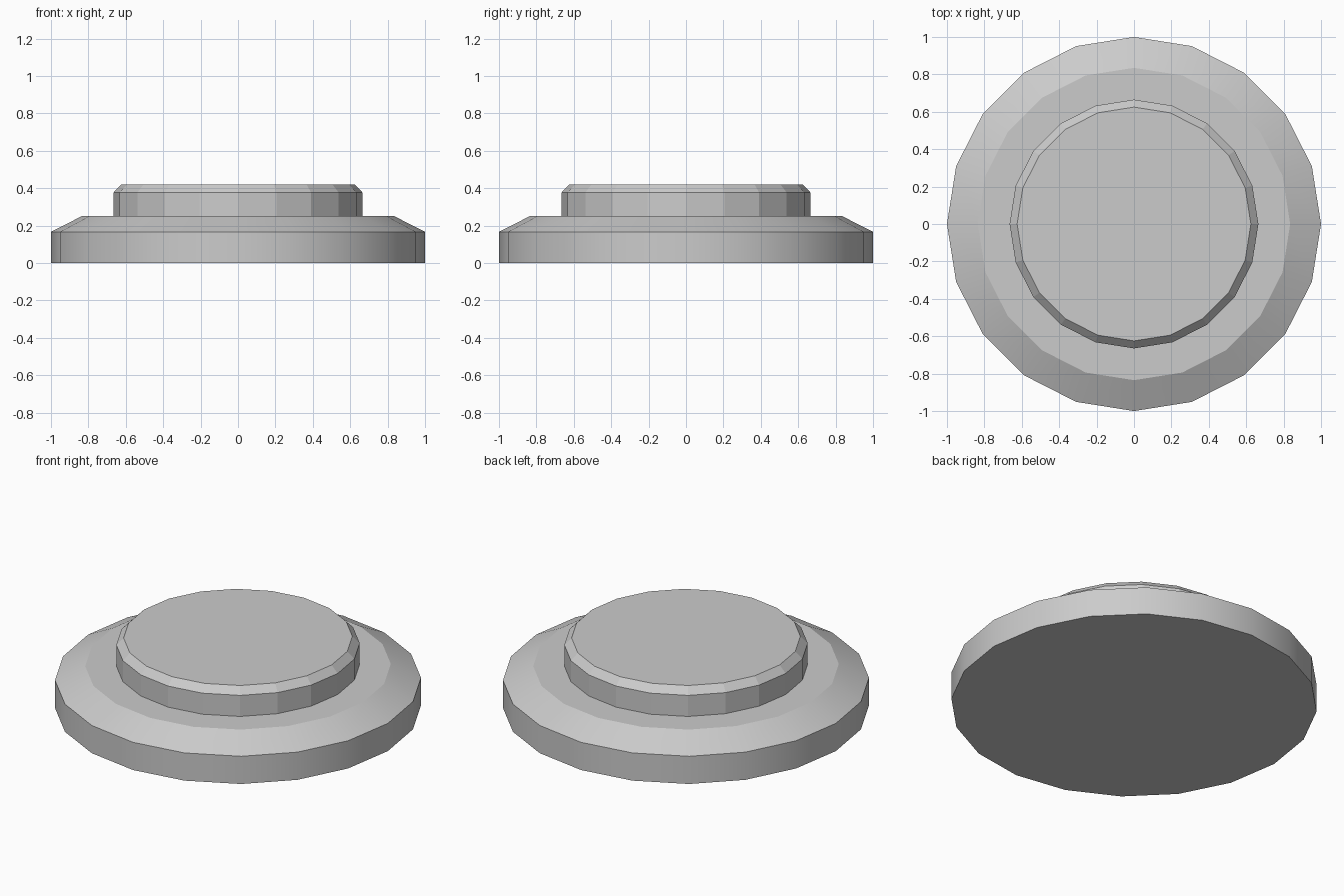
import bpy, bmesh, math

if "Cube" in bpy.data.objects:
    bpy.data.objects.remove(bpy.data.objects["Cube"])

SIDES = 20


def turned_part(name, profile, smooth):
    """Closed solid of revolution from (radius, z) rings, bottom to top."""
    bm = bmesh.new()
    rings = []
    for r, z in profile:
        angles = [2 * math.pi * i / SIDES for i in range(SIDES)]
        rings.append([bm.verts.new((r * math.cos(a), r * math.sin(a), z)) for a in angles])
    for low, high in zip(rings, rings[1:]):
        for i in range(SIDES):
            j = (i + 1) % SIDES
            bm.faces.new((low[i], low[j], high[j], high[i]))
    bm.faces.new(rings[0][::-1])
    bm.faces.new(rings[-1])
    mesh = bpy.data.meshes.new(name)
    bm.to_mesh(mesh)
    bm.free()
    obj = bpy.data.objects.new(name, mesh)
    bpy.context.collection.objects.link(obj)
    if smooth:
        bpy.ops.object.select_all(action='DESELECT')
        obj.select_set(True)
        bpy.context.view_layer.objects.active = obj
        bpy.ops.object.shade_smooth_by_angle(angle=math.radians(25))
    return obj


# Wide base plate with a sloped rim
turned_part("base_plate", [(1.0, 0), (1.0, 0.167), (0.835, 0.251)], True)

# Raised, flat-faceted button with a narrow bevel
turned_part("button", [(0.665, 0.251), (0.665, 0.378), (0.625, 0.419)], False)
